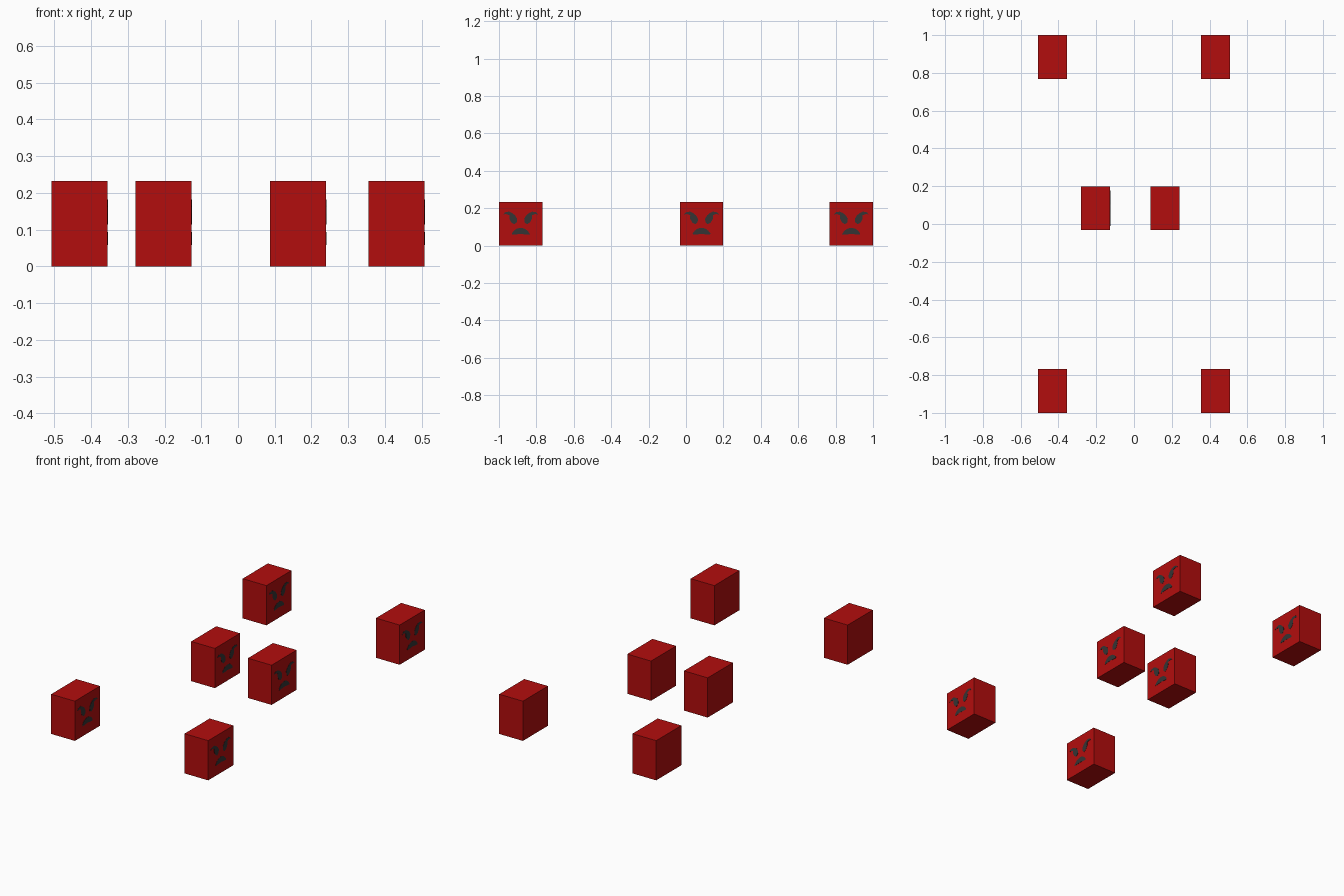
import bpy, bmesh

if "Cube" in bpy.data.objects:
    bpy.data.objects.remove(bpy.data.objects["Cube"])

W, D, H = 0.153, 0.232, 0.232   # block size in x, y, z


def material(name, rgb):
    m = bpy.data.materials.new(name)
    m.diffuse_color = (*rgb, 1)
    m.use_nodes = True
    m.node_tree.nodes["Principled BSDF"].inputs["Base Color"].default_value = m.diffuse_color
    return m


red = material("red", (0.45, 0.004, 0.004))
charcoal = material("charcoal", (0.035, 0.035, 0.035))


def link(bm, name, mat, loc):
    mesh = bpy.data.meshes.new(name)
    bm.to_mesh(mesh)
    bm.free()
    mesh.materials.append(mat)
    ob = bpy.data.objects.new(name, mesh)
    ob.location = loc
    bpy.context.collection.objects.link(ob)
    return ob


def block(name, loc):
    bm = bmesh.new()
    bmesh.ops.create_cube(bm, size=1)
    bmesh.ops.scale(bm, vec=(W, D, H), verts=bm.verts)
    return link(bm, name, red, loc)


def plate(name, loc, outlines, depth=0.002):
    """Thin plates in the y-z plane, standing just proud of the +x side."""
    bm = bmesh.new()
    for pts in outlines:
        f = bm.faces.new([bm.verts.new((W / 2 - depth / 2, y, z)) for y, z in pts])
        ext = bmesh.ops.extrude_face_region(bm, geom=[f])["geom"]
        bmesh.ops.translate(bm, vec=(depth, 0, 0),
                            verts=[v for v in ext if isinstance(v, bmesh.types.BMVert)])
    bmesh.ops.recalc_face_normals(bm, faces=bm.faces)
    return link(bm, name, charcoal, loc)


def mirrored(pts):
    return [(-y, z) for y, z in reversed(pts)]


# Scowling eye with its brow, and half of the frowning mouth (y, z from block centre)
eye = [(-0.094, 0.050), (-0.083, 0.062), (-0.062, 0.066), (-0.045, 0.058), (-0.030, 0.046),
       (-0.019, 0.028), (-0.021, 0.008), (-0.034, -0.002), (-0.050, 0.008),
       (-0.061, 0.028), (-0.060, 0.046), (-0.078, 0.053)]
half_mouth = [(-0.008, -0.054), (-0.020, -0.056), (-0.046, -0.058), (-0.047, -0.050),
              (-0.036, -0.036), (-0.022, -0.026), (-0.008, -0.022)]
mouth = half_mouth + mirrored(half_mouth)

# Four corner blocks and two middle blocks, all facing +x
places = [(x, y) for y in (-0.884, 0.884) for x in (-0.431, 0.431)]
places += [(-0.203, 0.083), (0.1635, 0.083)]
for i, (x, y) in enumerate(places, 1):
    loc = (x, y, H / 2)
    block(f"block_{i}", loc)
    plate(f"eyes_{i}", loc, [eye, mirrored(eye)])
    plate(f"mouth_{i}", loc, [mouth])
